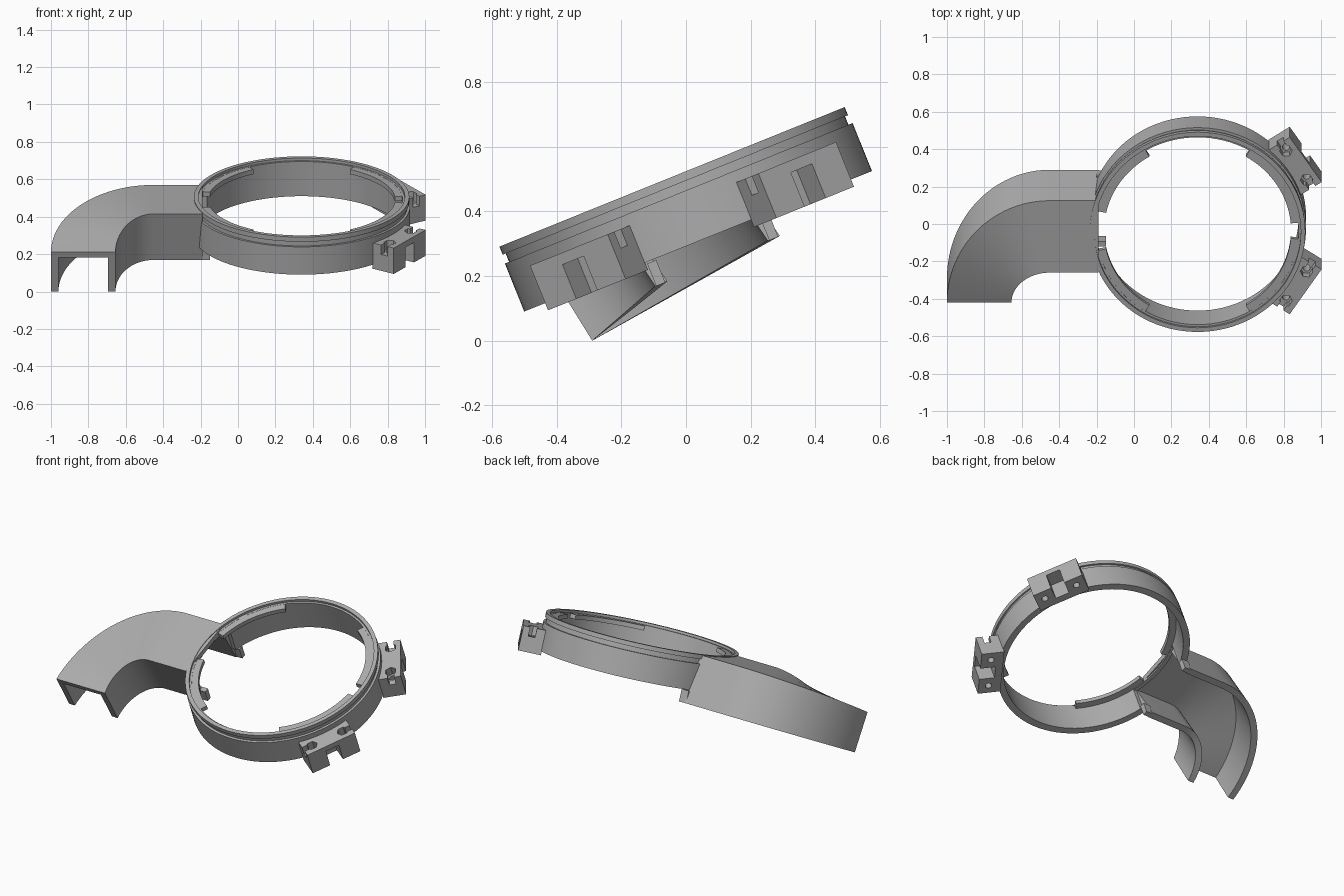
import bpy, bmesh, math
from mathutils import Matrix, Vector

cube = bpy.data.objects.get("Cube")
if cube:
    bpy.data.objects.remove(cube, do_unlink=True)

gray = bpy.data.materials.new("plain gray")
gray.use_nodes = True
color = (0.42, 0.42, 0.42, 1)
gray.diffuse_color = color
gray.node_tree.nodes["Principled BSDF"].inputs["Base Color"].default_value = color

# Frame of the tilted ring
FRAME = Matrix.Translation((0.34, 0.0375, 0.3075)) @ Matrix.Rotation(math.radians(22), 4, 'X')


def finish(name, bm, matrix=Matrix()):
    bmesh.ops.recalc_face_normals(bm, faces=bm.faces)
    mesh = bpy.data.meshes.new(name)
    bm.to_mesh(mesh)
    bm.free()
    mesh.materials.append(gray)
    obj = bpy.data.objects.new(name, mesh)
    bpy.context.collection.objects.link(obj)
    obj.matrix_world = matrix
    return obj


def loft(bm, rows, closed=False):
    """Skin a series of closed cross-sections."""
    loops = [[bm.verts.new(p) for p in row] for row in rows]
    pairs = list(zip(loops, loops[1:] + loops[:1]))
    for a, b in pairs if closed else pairs[:-1]:
        for i in range(len(a)):
            j = (i + 1) % len(a)
            bm.faces.new((a[i], a[j], b[j], b[i]))
    if not closed:
        bm.faces.new(loops[0])
        bm.faces.new(loops[-1])


def revolve(name, profile, start, end, steps):
    full = end - start >= 360
    rows = []
    for i in range(steps if full else steps + 1):
        a = math.radians(start + (end - start) * i / steps)
        rows.append([(r * math.cos(a), r * math.sin(a), z) for r, z in profile])
    bm = bmesh.new()
    loft(bm, rows, full)
    return finish(name, bm, FRAME)


def box(name, low, high, matrix=FRAME):
    low, high = Vector(low), Vector(high)
    bm = bmesh.new()
    bmesh.ops.create_cube(bm, size=1, matrix=Matrix.Translation((low + high) / 2)
                          @ Matrix.Diagonal((*(high - low), 1)))
    return finish(name, bm, matrix)


def cylinder(name, radius, sides, center, depth, matrix):
    bm = bmesh.new()
    bmesh.ops.create_cone(bm, cap_ends=True, segments=sides, radius1=radius, radius2=radius,
                          depth=depth, matrix=Matrix.Translation(center))
    return finish(name, bm, matrix)


def cut(target, cutter):
    cutter.hide_render = True
    mod = target.modifiers.new("cut", 'BOOLEAN')
    mod.operation, mod.solver, mod.object = 'DIFFERENCE', 'EXACT', cutter
    bpy.context.view_layer.objects.active = target
    bpy.ops.object.modifier_apply(modifier=mod.name)
    bpy.data.objects.remove(cutter, do_unlink=True)


# Ring with a groove under its rim and an opening to the duct
ring = revolve("ring", [(0.54, 0), (0.58, 0), (0.58, 0.16), (0.566, 0.16), (0.566, 0.188),
                        (0.576, 0.188), (0.576, 0.215), (0.552, 0.215), (0.552, 0.2),
                        (0.54, 0.2)], 0, 360, 96)
cut(ring, box("opening_cutter", (-0.7, -0.19, -0.1), (-0.4, 0.19, 0.17)))
parts = [ring]

# Retaining tabs inside the rim
for label, start, end in (("back_left", 5, 59), ("back_right", 121, 168),
                          ("front_right", 192, 239), ("front_left", 301, 355)):
    parts.append(revolve(label + "_tab", [(0.5, 0.172), (0.545, 0.172), (0.545, 0.199),
                                          (0.5, 0.199)], start, end, 16))


# Curved duct, open underneath
def duct_section(x_outer, x_inner, c):
    top_out = Vector((x_outer, -0.42 + 0.545 * c, 0.21 + 0.36 * c))
    top_in = Vector((x_inner, -0.42 + 0.16 * c, 0.21 + 0.205 * c))
    drop = Vector((0, 0.13 + 0.035 * c, -0.21 - 0.036 * c))
    across = (top_in - top_out).normalized() * 0.04
    roof = drop.normalized() * 0.032
    return [top_out + drop, top_out, top_in, top_in + drop,
            top_in + drop - across, top_in + roof - across,
            top_out + roof + across, top_out + drop + across]


sections = [duct_section(-0.19, -0.19, 1)]
for i in range(25):
    t = math.pi / 2 * i / 24
    sections.append(duct_section(-0.45 - 0.55 * math.sin(t), -0.45 - 0.205 * math.sin(t),
                                 math.cos(t)))
bm = bmesh.new()
loft(bm, sections)
parts.append(finish("duct", bm))

# Small locating lugs at the duct mouth
for label, y in (("front", -0.172), ("back", 0.205)):
    parts.append(box(label + "_lug", (-0.54, y, -0.08), (-0.49, y + 0.03, -0.005)))

# Two clamp brackets with a centre slot, screw holes and nut pockets
for label, angle in (("front", -33.4), ("back", 33.4)):
    m = FRAME @ Matrix.Rotation(math.radians(angle), 4, 'Z')
    bracket = box(label + "_bracket", (0.556, -0.155, -0.024), (0.692, 0.155, 0.125), m)
    cut(bracket, box("slot_cutter", (0.6, -0.042, -0.1), (0.8, 0.042, 0.09), m))
    for s in (-1, 1):
        cut(bracket, cylinder("hole_cutter", 0.019, 20, (0.632, s * 0.1, 0), 0.4, m))
        cut(bracket, cylinder("nut_cutter", 0.034, 6, (0.632, s * 0.1, 0.12), 0.1, m))
        ends = sorted((s * 0.11, s * 0.2))
        cut(bracket, box("notch_cutter", (0.612, ends[0], 0.07), (0.652, ends[1], 0.2), m))
    parts.append(bracket)

# Smooth curved walls, keep crisp edges
bpy.ops.object.select_all(action='DESELECT')
for obj in parts:
    obj.select_set(True)
bpy.context.view_layer.objects.active = ring
bpy.ops.object.shade_smooth_by_angle(angle=math.radians(30))
